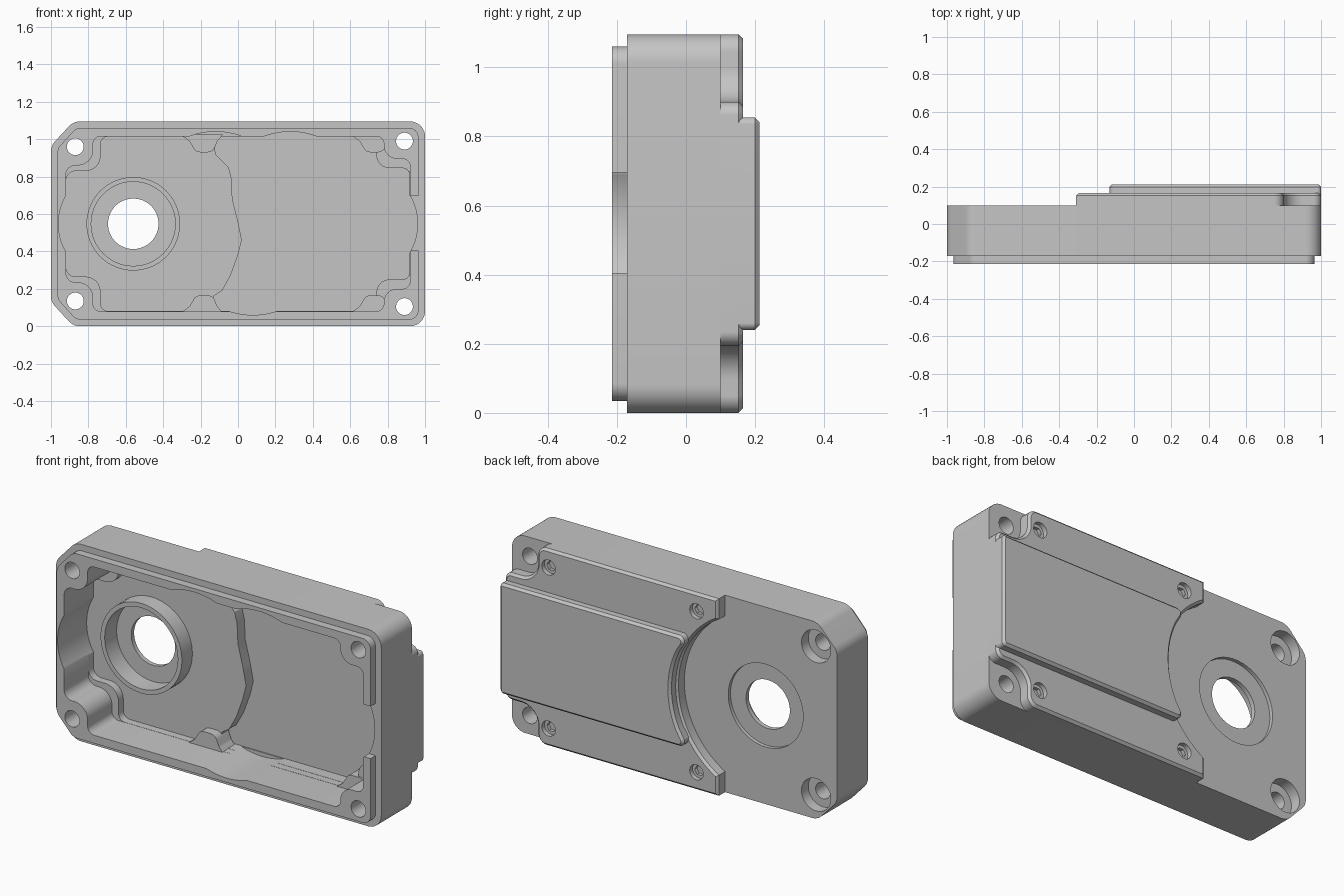
import bpy, bmesh, math
from mathutils import Vector

if "Cube" in bpy.data.objects:
    bpy.data.objects.remove(bpy.data.objects["Cube"], do_unlink=True)

H = 1.095                     # overall height
GEAR = (-0.56, H / 2)         # axis of the shaft bore
FLOOR_A, FLOOR_B = 0.042, 0.106   # cavity floors: bore side, cover side

grey = bpy.data.materials.new("cast_grey")
grey.use_nodes = True
grey.diffuse_color = (0.56, 0.56, 0.56, 1)
for node in grey.node_tree.nodes:
    if node.type == 'BSDF_PRINCIPLED':
        node.inputs["Base Color"].default_value = (0.56, 0.56, 0.56, 1)


def mirrored(lower):
    """Close a lower half profile with its reflection about mid height."""
    return lower + [(x, H - z, r) for x, z, r in reversed(lower)]


def rounded(points, steps=8):
    """Polygon of (x, z, radius) corners turned into an outline."""
    out = []
    for i, (x, z, r) in enumerate(points):
        p = Vector((x, z))
        if r == 0:
            out.append(p)
            continue
        a = (Vector(points[i - 1][:2]) - p).normalized()
        b = (Vector(points[(i + 1) % len(points)][:2]) - p).normalized()
        half = a.angle(b) / 2
        c = p + (a + b).normalized() * (r / math.sin(half))
        reach = r / math.tan(half)
        s, e = p + a * reach - c, p + b * reach - c
        out += [c + s.lerp(e, k / steps).normalized() * r for k in range(steps + 1)]
    return out


def arc(center, r, start, end, n):
    return [(center[0] + r * math.cos(t), center[1] + r * math.sin(t), 0)
            for t in (start + (end - start) * k / n for k in range(n + 1))]


def prism(name, outline, y0, y1, chamfer=0):
    """Extrude an x-z outline from y0 to y1, with an optional rear chamfer."""
    bm = bmesh.new()
    face = bm.faces.new([bm.verts.new((p[0], y0, p[1])) for p in outline])
    ext = bmesh.ops.extrude_face_region(bm, geom=[face], use_keep_orig=True)
    top = [g for g in ext["geom"] if isinstance(g, bmesh.types.BMFace)]
    verts = [g for g in ext["geom"] if isinstance(g, bmesh.types.BMVert)]
    bmesh.ops.translate(bm, verts=verts, vec=(0, y1 - chamfer - y0, 0))
    bmesh.ops.recalc_face_normals(bm, faces=bm.faces[:])
    if chamfer:
        bmesh.ops.inset_region(bm, faces=top, thickness=chamfer, use_even_offset=True)
        bmesh.ops.translate(bm, verts=list(top[0].verts), vec=(0, chamfer, 0))
    mesh = bpy.data.meshes.new(name)
    bm.to_mesh(mesh)
    bm.free()
    mesh.materials.append(grey)
    obj = bpy.data.objects.new(name, mesh)
    bpy.context.collection.objects.link(obj)
    return obj


def cylinder(name, center, r, y0, y1, n=48):
    return prism(name, arc(center, r, 0, math.tau, n)[:-1], y0, y1)


def cut(obj, cutters):
    bpy.context.view_layer.objects.active = obj
    for cutter in cutters:
        cutter.hide_render = True
        mod = obj.modifiers.new("cut", 'BOOLEAN')
        mod.operation = 'DIFFERENCE'
        mod.solver = 'EXACT'
        mod.object = cutter
        bpy.ops.object.modifier_apply(modifier=mod.name)


def cavity(lx, ly, rx, ry, m):
    """Inside wall outline, stepping around the four corner bolts."""
    return rounded(mirrored([(m - 0.92, ly, 0.05), (lx, ly, 0.08), (lx, 0.08 + m, 0.04),
                             (rx, 0.08 + m, 0.04), (rx, ry, 0.07), (0.92 - m, ry, 0.04)]))


# Main solids, front to back
body = prism("housing_body", rounded(mirrored(
    [(-1, 0.13, 0.08), (-0.88, 0, 0.08), (1, 0, 0.08)])), -0.17, 0.10)
lip = prism("joint_lip", rounded(mirrored(
    [(-0.965, 0.145, 0.06), (-0.865, 0.035, 0.06), (0.965, 0.035, 0.05)])), -0.214, -0.17)
R = 0.5
a1 = math.acos(0.25 / R)
rear_step = prism("rear_step", rounded(mirrored(
    [(-0.31, 0, 0), (0.8, 0, 0.05), (0.8, 0.195, 0.1), (1, 0.195, 0.04)])
    + arc(GEAR, R, a1, -a1, 32)), 0.10, 0.165, 0.013)

# Raised cover with a curved end and rounded corners, flush with the end wall
RC = 0.51
a2 = math.asin((H / 2 - 0.24) / RC)
end = arc(GEAR, RC, a2, -a2, 24)
tips = [(x, z, 0.03) for x, z, r in (end[0], end[-1])]
rear_cover = prism("rear_cover", rounded(
    mirrored([(1, 0.24, 0.02)]) + tips[:1] + end[4:-4] + tips[1:]), 0.152, 0.212, 0.013)

# Cavity: upper outline, narrower lower outline and deep cover-side floor
edge = [(-0.12, 0.92), (-0.05, 0.85), (-0.035, 0.79), (-0.03, 0.68), (0, 0.56), (0.02, 0.46),
        (0, 0.38), (-0.04, 0.27), (-0.085, 0.19), (-0.13, 0.16)]
deep = [(-0.13, 0.082, 0), (0.74, 0.082, 0.03), (0.74, 0.25, 0.07), (0.918, 0.25, 0.04)]
floor = prism("floor_cutter", rounded(mirrored(deep) + [(x, z, 0) for x, z in edge]),
              -0.01, FLOOR_B)
cavities = [prism("upper_cutter", cavity(-0.775, 0.235, 0.78, 0.2, 0), -0.3, 0.0),
            prism("lower_cutter", cavity(-0.735, 0.265, 0.74, 0.25, 0.001), -0.29, FLOOR_A)]

# Shallow round reliefs in the cavity walls, reaching down to the floors
reliefs = [prism("relief_cutter", arc((x, z), r, turn - 0.6, turn + 0.6, 32), -0.28, depth)
           for x, z, r, turn, depth in [
               (-0.66, H / 2, 0.3, math.pi, FLOOR_A), (0.66, H / 2, 0.3, 0, FLOOR_B),
               (-0.12, 0.64, 0.4, math.pi / 2, FLOOR_A), (0.28, 0.64, 0.4, math.pi / 2, FLOOR_B),
               (0.08, 0.46, 0.4, -math.pi / 2, FLOOR_B)]]

# Bolt holes, counterbores, shaft bore and rear seal recess
left_bolts = [(-0.87, 0.135), (-0.87, H - 0.135)]
right_bolts = [(0.89, 0.105), (0.89, H - 0.105)]
bolt_holes = [cylinder("bolt_cutter", c, 0.045, -0.4, 0.4, 32) for c in left_bolts + right_bolts]
bores = [cylinder("counterbore_cutter", c, 0.09, 0.04, 0.3, 40) for c in left_bolts]
shaft = cylinder("shaft_cutter", GEAR, 0.135, -0.4, 0.4, 64)
seal = cylinder("seal_cutter", GEAR, 0.23, 0.08, 0.3, 64)
bearing = cylinder("bearing_cutter", GEAR, 0.225, -0.31, 0.055, 64)

# Cable gap on one side of the lip
gap = prism("gap_cutter", [(0.9, 0.405), (1.1, 0.405), (1.1, 0.695), (0.9, 0.695)],
            -0.33, -0.16)

# Bearing boss around the shaft
boss = cylinder("bearing_boss", GEAR, 0.25, -0.05, 0.05, 64)

# Screw bosses that flare into the walls, and screw holes at the rear
screws = [(x, z) for x in (-0.18, 0.73) for z in (0.1, H - 0.1)]
flare = [(-0.13, -0.03, 0), (-0.08, 0.005, 0.05), (-0.045, 0.065, 0.04),
         (0.045, 0.065, 0.04), (0.07, 0.005, 0.04), (0.1, -0.03, 0)]
screw_bosses, screw_holes = [], []
for i, (x, z) in enumerate(screws):
    up = 1 if z < H / 2 else -1
    screw_bosses.append(prism("screw_boss_%d" % (i + 1), rounded(
        [(x + dx, z + up * dz, r) for dx, dz, r in flare]), -0.01, 0.099))
    screw_holes += [cylinder("screw_cutter", (x, z), 0.042, 0.14, 0.3, 24),
                    cylinder("socket_cutter", (x, z), 0.028, 0.12, 0.3, 6)]

cut(body, cavities + [floor] + reliefs + bolt_holes + bores + [bearing, shaft, seal])
cut(lip, [cavities[0]] + reliefs + bolt_holes + [gap])
cut(rear_step, [floor, reliefs[1]] + screw_holes)
cut(boss, [bearing])

for cutter in (cavities + [floor, shaft, seal, bearing, gap] + reliefs + bolt_holes
               + bores + screw_holes):
    bpy.data.objects.remove(cutter, do_unlink=True)

# Smooth the curved walls, keep the edges crisp
bpy.ops.object.select_all(action='DESELECT')
for obj in [body, lip, rear_step, rear_cover, boss] + screw_bosses:
    obj.select_set(True)
    bpy.context.view_layer.objects.active = obj
bpy.ops.object.shade_smooth_by_angle(angle=math.radians(30))
